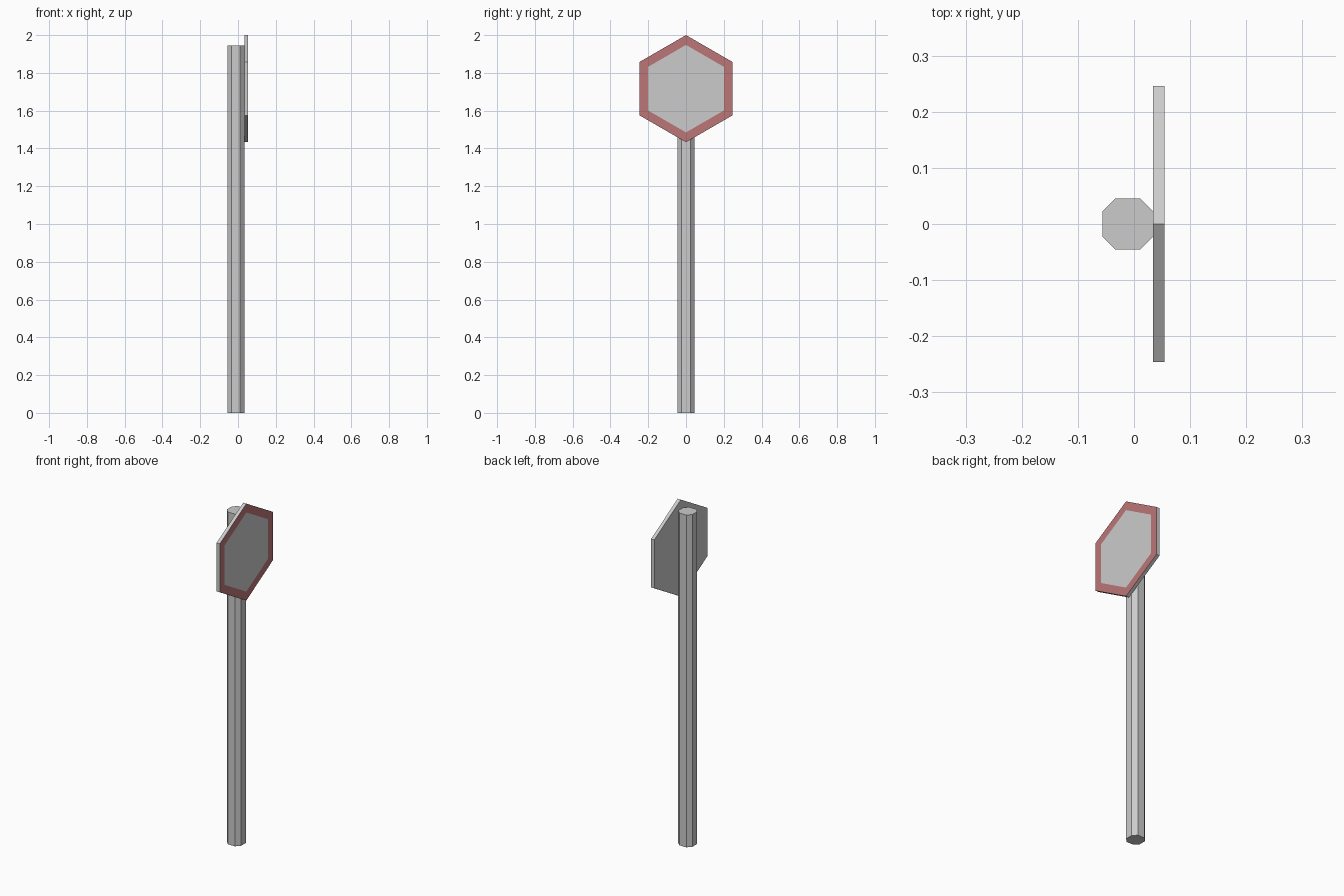
import bpy, bmesh, math

if "Cube" in bpy.data.objects:
    bpy.data.objects.remove(bpy.data.objects["Cube"])


def material(name, rgb):
    m = bpy.data.materials.new(name)
    m.diffuse_color = (*rgb, 1)
    m.use_nodes = True
    m.node_tree.nodes["Principled BSDF"].inputs["Base Color"].default_value = m.diffuse_color
    return m


def prism(name, profile, direction):
    """Extrude a closed profile along a direction; returns the object and far cap index."""
    bm = bmesh.new()
    base = bm.faces.new([bm.verts.new(p) for p in profile])
    ext = bmesh.ops.extrude_face_region(bm, geom=[base], use_keep_orig=True)["geom"]
    bmesh.ops.translate(bm, vec=direction,
                        verts=[g for g in ext if isinstance(g, bmesh.types.BMVert)])
    bmesh.ops.recalc_face_normals(bm, faces=bm.faces)
    mesh = bpy.data.meshes.new(name)
    bm.to_mesh(mesh)
    bm.free()
    ob = bpy.data.objects.new(name, mesh)
    bpy.context.collection.objects.link(ob)
    return ob


# Eight-sided pole: square with chamfered corners
h, c, cx = 0.0455, 0.0225, -0.011
octagon = [(h, -c), (h, c), (c, h), (-c, h), (-h, c), (-h, -c), (-c, -h), (c, -h)]
prism("pole", [(cx + x, y, 0) for x, y in octagon], (0, 0, 1.945))

# Hexagonal sign plate, point up
x0, thick, zc, r = 0.0335, 0.0205, 1.7165, 0.2835
hexagon = [(x0, r * math.sin(a), zc + r * math.cos(a))
           for a in (math.radians(60 * i) for i in range(6))]
sign = prism("sign_plate", hexagon, (thick, 0, 0))
sign.data.materials.append(material("grey", (0.8, 0.8, 0.8)))
sign.data.materials.append(material("red_border", (0.5, 0.18, 0.18)))

# Flush red border around the sign's face
bm = bmesh.new()
bm.from_mesh(sign.data)
front = max(bm.faces, key=lambda f: f.calc_center_median().x)
rim = bmesh.ops.inset_region(bm, faces=[front], thickness=0.045,
                             use_even_offset=True)["faces"]
for f in rim:
    f.material_index = 1
bm.to_mesh(sign.data)
bm.free()
